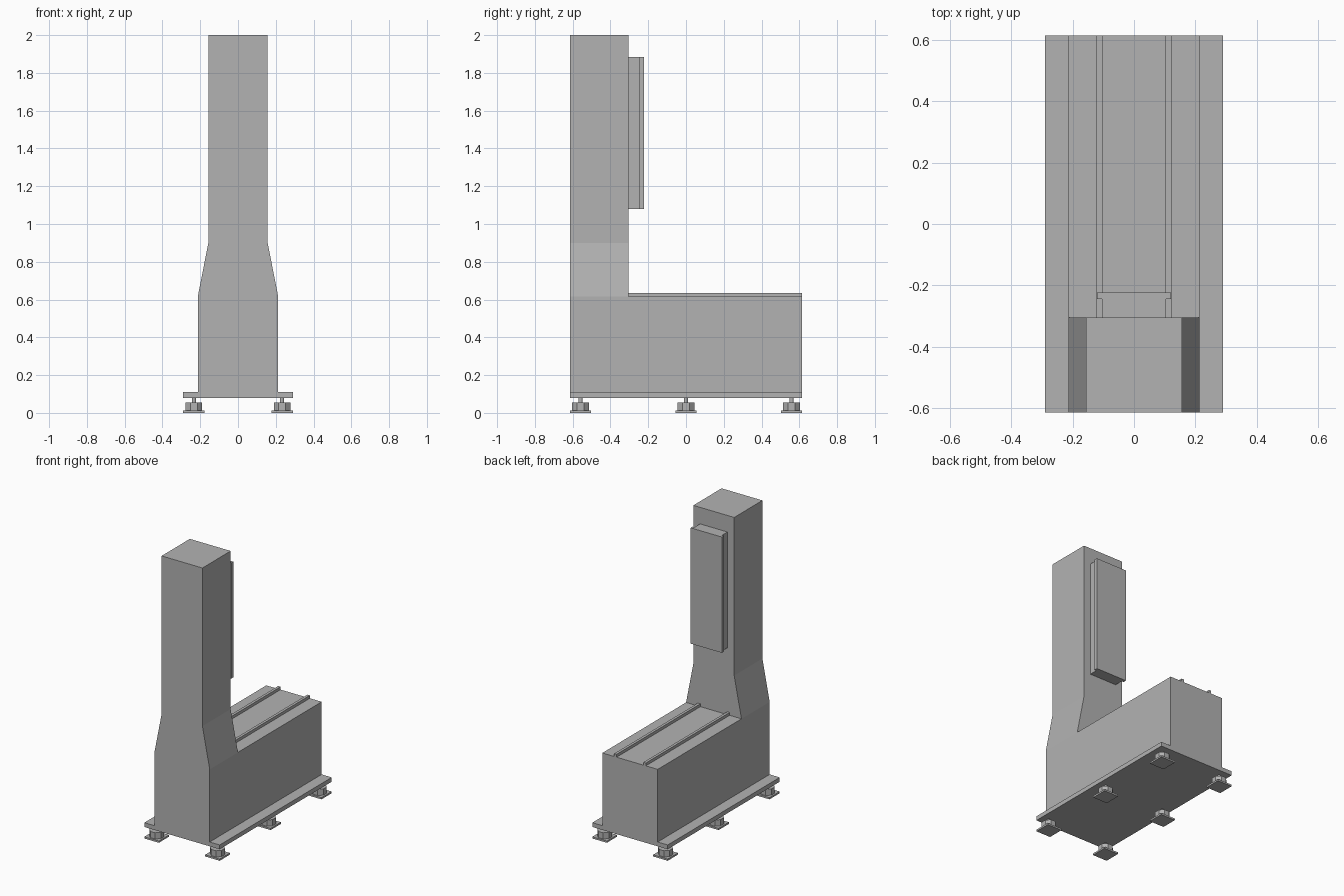
import bpy, bmesh
from math import pi
from mathutils import Matrix, Vector

default = bpy.data.objects.get("Cube")
if default:
    bpy.data.objects.remove(default, do_unlink=True)

grey = bpy.data.materials.new("machine_grey")
grey.use_nodes = True
colour = (0.45, 0.45, 0.45, 1)
grey.diffuse_color = colour
grey.node_tree.nodes["Principled BSDF"].inputs["Base Color"].default_value = colour


def finish(name, bm):
    bmesh.ops.recalc_face_normals(bm, faces=bm.faces)
    mesh = bpy.data.meshes.new(name)
    bm.to_mesh(mesh)
    bm.free()
    mesh.materials.append(grey)
    obj = bpy.data.objects.new(name, mesh)
    bpy.context.collection.objects.link(obj)
    return obj


def add_box(bm, low, high):
    low, high = Vector(low), Vector(high)
    matrix = Matrix.Translation((low + high) / 2) @ Matrix.Diagonal((*(high - low), 1))
    bmesh.ops.create_cube(bm, size=1, matrix=matrix)


def box(name, low, high):
    bm = bmesh.new()
    add_box(bm, low, high)
    return finish(name, bm)


def add_cylinder(bm, sides, radius, x, y, low, high):
    matrix = Matrix.Translation((x, y, (low + high) / 2)) @ Matrix.Rotation(pi / sides, 4, "Z")
    bmesh.ops.create_cone(bm, cap_ends=True, segments=sides, radius1=radius,
                          radius2=radius, depth=high - low, matrix=matrix)


half_length = 0.615
column_face = -0.305
bed_half, column_half = 0.213, 0.157
plate_low, plate_top, bed_top = 0.08, 0.11, 0.615

# Base plate
box("base_plate", (-0.29, -half_length, plate_low), (0.29, half_length, plate_top))

# Bed and tapered column, drawn up from the rear part of the bed's top
bm = bmesh.new()
add_box(bm, (-bed_half, -half_length, plate_top), (bed_half, half_length, bed_top))
bmesh.ops.bisect_plane(bm, geom=bm.verts[:] + bm.edges[:] + bm.faces[:],
                       plane_co=(0, column_face, 0), plane_no=(0, 1, 0))
face = next(f for f in bm.faces
            if f.normal.z > 0.9 and f.calc_center_median().y < column_face)
for height in (0.9, 2.0):
    result = bmesh.ops.extrude_face_region(bm, geom=[face])
    bmesh.ops.delete(bm, geom=[face], context="FACES_ONLY")
    face = next(g for g in result["geom"] if isinstance(g, bmesh.types.BMFace))
    for v in face.verts:
        v.co.x = column_half if v.co.x > 0 else -column_half
        v.co.z = height
bmesh.ops.recalc_face_normals(bm, faces=bm.faces)
bmesh.ops.dissolve_limit(bm, angle_limit=0.01, verts=bm.verts, edges=bm.edges)
finish("bed_and_column", bm)

# Bed rails
for side, sign in (("left", 1), ("right", -1)):
    xs = sorted((sign * 0.103, sign * 0.122))
    box(side + "_rail", (xs[0], column_face, bed_top), (xs[1], half_length, 0.635))

# Column slide: T-shaped section swept upward
half_section = [(0.105, column_face), (0.105, -0.245), (0.12, -0.245), (0.12, -0.223)]
section = half_section + [(-x, y) for x, y in reversed(half_section)]
bm = bmesh.new()
bottom = bm.faces.new([bm.verts.new((x, y, 1.08)) for x, y in section])
result = bmesh.ops.extrude_face_region(bm, geom=[bottom])
bmesh.ops.translate(bm, vec=(0, 0, 0.805),
                    verts=[g for g in result["geom"] if isinstance(g, bmesh.types.BMVert)])
finish("column_slide", bm)

# Levelling feet: square pad, faceted nut and stud
for side, x in (("left", 0.234), ("right", -0.234)):
    for place, y in (("front", -0.559), ("middle", 0), ("rear", 0.559)):
        bm = bmesh.new()
        add_box(bm, (x - 0.056, y - 0.056, 0), (x + 0.056, y + 0.056, 0.012))
        add_cylinder(bm, 8, 0.048, x, y, 0.012, 0.055)
        add_cylinder(bm, 12, 0.011, x, y, 0.055, plate_low)
        finish(f"{place}_{side}_foot", bm)
